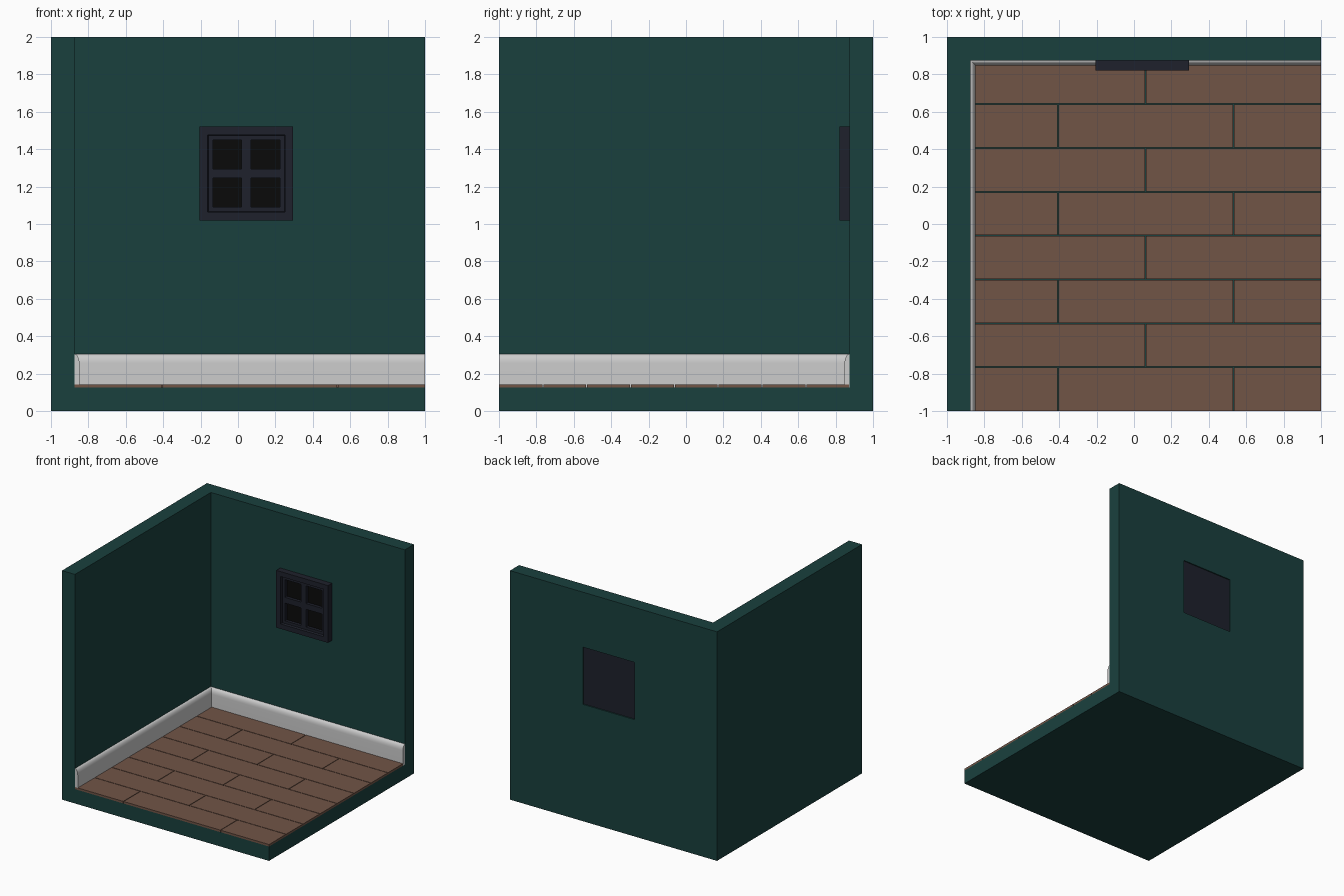
import bpy, bmesh, math

if "Cube" in bpy.data.objects:
    bpy.data.objects.remove(bpy.data.objects["Cube"])


def material(name, rgb):
    m = bpy.data.materials.new(name)
    m.diffuse_color = (*rgb, 1)
    m.use_nodes = True
    m.node_tree.nodes["Principled BSDF"].inputs["Base Color"].default_value = m.diffuse_color
    return m


TEAL = material("teal_paint", (0.010, 0.051, 0.048))
WOOD = material("brown_wood", (0.165, 0.090, 0.062))
DARK = material("dark_frame", (0.013, 0.015, 0.025))
BLACK = material("black_glass", (0.003, 0.003, 0.003))


def finish(name, bm, mat=None):
    bmesh.ops.recalc_face_normals(bm, faces=bm.faces)
    me = bpy.data.meshes.new(name)
    bm.to_mesh(me)
    bm.free()
    ob = bpy.data.objects.new(name, me)
    bpy.context.collection.objects.link(ob)
    if mat:
        me.materials.append(mat)
    return ob


def add_box(bm, lo, hi):
    vs = bmesh.ops.create_cube(bm, size=1)["verts"]
    for v in vs:
        v.co = [(a + b) / 2 + c * (b - a) for a, b, c in zip(lo, hi, v.co)]
    return vs


def box(name, lo, hi, mat=None):
    bm = bmesh.new()
    add_box(bm, lo, hi)
    return finish(name, bm, mat)


T = 0.125            # wall and floor thickness
W = 1 - T            # inner wall face
CX, CZ = 0.045, 1.27  # window centre
H = 0.25             # window half size

# Room shell: floor, left wall and back wall cut from one block
shell = box("room_shell", (-1, -1, 0), (1, 1, 2), TEAL)
cutters = [box("room_cutter", (-W, -1.5, T), (1.5, W, 2.5)),
           box("window_cutter", (CX - H, 0.7, CZ - H), (CX + H, 1.2, CZ + H))]
bpy.context.view_layer.objects.active = shell
for c in cutters:
    c.hide_render = True
    mod = shell.modifiers.new("cut", 'BOOLEAN')
    mod.operation, mod.solver, mod.object = 'DIFFERENCE', 'EXACT', c
    bpy.ops.object.modifier_apply(modifier=mod.name)
    bpy.data.objects.remove(c)

# Floorboards in staggered rows
bm = bmesh.new()
row_w, length, gap = (W + 1) / 8, (W + 1) / 2, 0.0025
for r in range(8):
    y0 = -1 + r * row_w
    joints = [-W, -W + length / 2, -W + 1.5 * length, 1] if r % 2 == 0 else [-W, -W + length, 1]
    for x0, x1 in zip(joints, joints[1:]):
        add_box(bm, (x0 + (gap if x0 > -W else 0), y0 + (gap if r else 0), T),
                (x1 - (gap if x1 < 1 else 0), y0 + row_w - gap, 0.143))
finish("floorboards", bm, WOOD)

# Skirting board: round-topped profile mitred round the corner
d, top, r_z = 0.027, 0.305, 0.05
profile = [(0, T), (d, T)]
profile += [(d * math.cos(a), top - r_z + r_z * math.sin(a))
            for a in (i * math.pi / 16 for i in range(9))]
bm = bmesh.new()
stations = [[bm.verts.new(p(o, z)) for o, z in profile] for p in (
    lambda o, z: (-W + o, -1, z),
    lambda o, z: (-W + o, W - o, z),
    lambda o, z: (1, W - o, z))]
n = len(profile)
for s0, s1 in zip(stations, stations[1:]):
    for i in range(n):
        j = (i + 1) % n
        bm.faces.new((s0[i], s0[j], s1[j], s1[i]))
bm.faces.new(stations[0])
bm.faces.new(stations[-1])
skirting = finish("skirting_board", bm)
bpy.ops.object.select_all(action='DESELECT')
skirting.select_set(True)
bpy.context.view_layer.objects.active = skirting
bpy.ops.object.shade_smooth_by_angle(angle=math.radians(40))

# Window frame: stepped square rings from the outside back to the recess
rings = [(H, 0.99), (H, 0.82), (0.207, 0.82), (0.203, 0.84), (0.18, 0.84), (0.18, 0.87)]
bm = bmesh.new()
loops = [[bm.verts.new((CX + sx * h, y, CZ + sz * h))
          for sx, sz in ((-1, -1), (1, -1), (1, 1), (-1, 1))] for h, y in rings]
for a, b in zip(loops, loops[1:]):
    for i in range(4):
        j = (i + 1) % 4
        bm.faces.new((a[i], a[j], b[j], b[i]))
bm.faces.new(loops[0])
bm.faces.new(loops[-1])
finish("window_frame", bm, DARK)

# Glazing bars: one upright and two side pieces
b = 0.025
bm = bmesh.new()
add_box(bm, (CX - b, 0.84, CZ - 0.18), (CX + b, 0.87, CZ + 0.18))
add_box(bm, (CX - 0.18, 0.84, CZ - b), (CX - b, 0.87, CZ + b))
add_box(bm, (CX + b, 0.84, CZ - b), (CX + 0.18, 0.87, CZ + b))
finish("glazing_bars", bm, DARK)

# Four dark panes
bm = bmesh.new()
for sx in (-1, 1):
    for sz in (-1, 1):
        px, pz, h = CX + sx * 0.1025, CZ + sz * 0.1025, 0.0775
        add_box(bm, (px - h, 0.866, pz - h), (px + h, 0.872, pz + h))
finish("window_panes", bm, BLACK)
